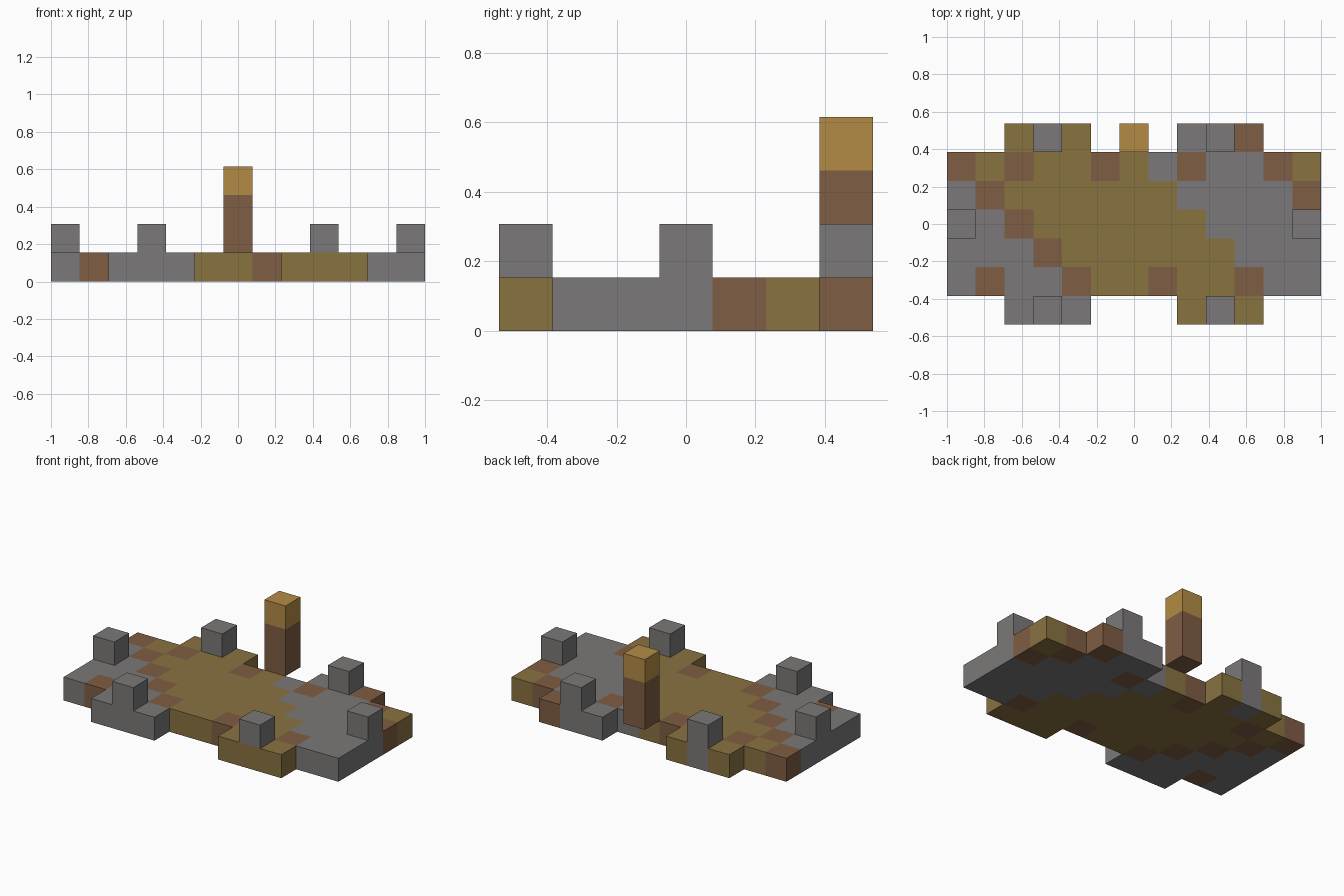
import bpy
import bmesh
from mathutils import Vector

if "Cube" in bpy.data.objects:
    bpy.data.objects.remove(bpy.data.objects["Cube"], do_unlink=True)

UNIT = 2 / 13  # edge of one block


def srgb(r, g, b):
    lin = [c / 12.92 if c <= 0.04045 else ((c + 0.055) / 1.055) ** 2.4
           for c in (r / 255, g / 255, b / 255)]
    return (*lin, 1)


def make_material(name, colour):
    mat = bpy.data.materials.new(name)
    mat.use_nodes = True
    mat.diffuse_color = colour
    bsdf = mat.node_tree.nodes["Principled BSDF"]
    bsdf.inputs["Base Color"].default_value = colour
    bsdf.inputs["Roughness"].default_value = 0.9
    return mat


PALETTE = {
    "G": make_material("stone grey", srgb(123, 121, 120)),
    "O": make_material("olive moss", srgb(137, 114, 64)),
    "B": make_material("earth brown", srgb(127, 93, 67)),
    "Y": make_material("amber", srgb(180, 139, 70)),
}
KEYS = list(PALETTE)

# Ground plan, back row first: G grey, O olive, B brown
PLAN = [
    "..OGO...GGB..",
    "BOBOOBOGBGGBO",
    "GBOOOOOOGGGGB",
    "GGBOOOOOOGGGG",
    "GGGBOOOOOOGGG",
    "GBGGBOOBOOBGG",
    "..GGG...OGO..".replace("OGO", "OOO"),
]

# Blocks of each part: (column, row, level) -> colour letter
parts = {"base_slab": {(c, r, 0): k for r, line in enumerate(reversed(PLAN))
                       for c, k in enumerate(line) if k != "."}}
for side, sign in (("left", 1), ("right", -1)):
    parts[f"{side}_front_stud"] = {(6 + 3 * sign, 0, 1): "G"}
    parts[f"{side}_middle_stud"] = {(6 + 6 * sign, 3, 1): "G"}
    parts[f"{side}_back_stud"] = {(6 + 3 * sign, 6, 1): "G"}
parts["back_post"] = {(6, 6, 1): "B", (6, 6, 2): "B", (6, 6, 3): "Y"}

filled = {cell for blocks in parts.values() for cell in blocks}


def build_part(name, blocks):
    """Make the outer skin of a group of blocks, one quad per open side."""
    bm = bmesh.new()
    for cell, key in blocks.items():
        middle = Vector(cell) + Vector((-6, -3, 0.5))
        for axis in range(3):
            for sign in (-1, 1):
                n = Vector((0, 0, 0))
                n[axis] = sign
                if tuple(int(a + b) for a, b in zip(cell, n)) in filled:
                    continue
                u = Vector((0, 0, 0))
                u[(axis + 1) % 3] = 0.5
                v = n.cross(u)
                corners = (-u - v, u - v, u + v, v - u)
                face = bm.faces.new([bm.verts.new((middle + n / 2 + c) * UNIT)
                                     for c in corners])
                face.material_index = KEYS.index(key)
    bmesh.ops.remove_doubles(bm, verts=bm.verts, dist=0.001)
    mesh = bpy.data.meshes.new(name)
    bm.to_mesh(mesh)
    bm.free()
    for mat in PALETTE.values():
        mesh.materials.append(mat)
    bpy.context.collection.objects.link(bpy.data.objects.new(name, mesh))


for part_name, part_blocks in parts.items():
    build_part(part_name, part_blocks)
